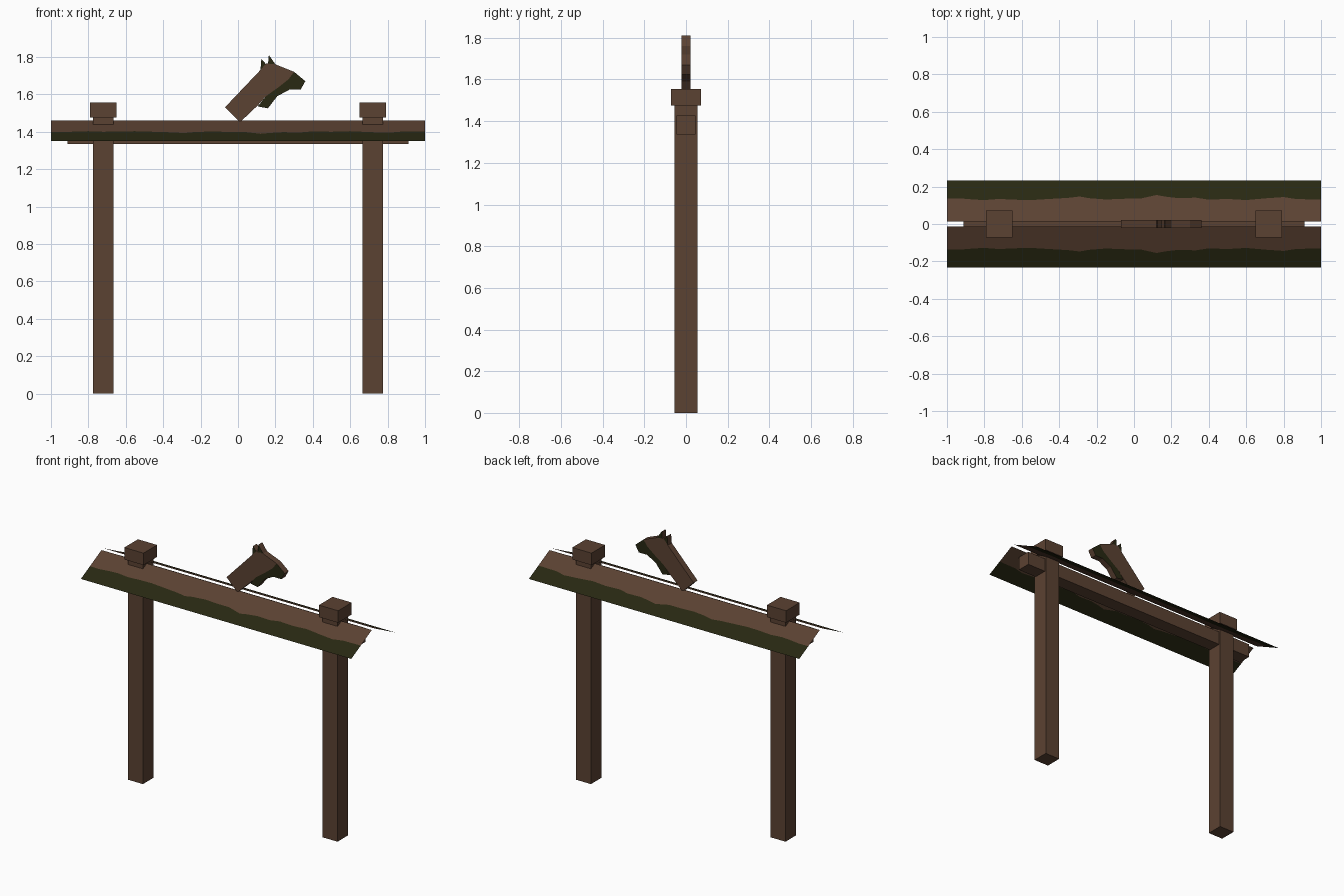
import bpy, bmesh

cube = bpy.data.objects.get("Cube")
if cube:
    bpy.data.objects.remove(cube, do_unlink=True)


def material(name, rgb):
    m = bpy.data.materials.new(name)
    m.use_nodes = True
    m.diffuse_color = (*rgb, 1)
    bsdf = m.node_tree.nodes["Principled BSDF"]
    bsdf.inputs["Base Color"].default_value = (*rgb, 1)
    bsdf.inputs["Roughness"].default_value = 0.9
    return m


BROWN = material("weathered brown wood", (0.105, 0.054, 0.032))
MOSS = material("dark moss green", (0.021, 0.021, 0.006))


def finish(name, bm):
    mesh = bpy.data.meshes.new(name)
    bm.to_mesh(mesh)
    bm.free()
    mesh.materials.append(BROWN)
    mesh.materials.append(MOSS)
    obj = bpy.data.objects.new(name, mesh)
    bpy.context.collection.objects.link(obj)
    return obj


def box(name, x, half_x, half_y, bottom, top):
    bm = bmesh.new()
    bmesh.ops.create_cube(bm, size=2)
    for v in bm.verts:
        v.co = (x + v.co.x * half_x, v.co.y * half_y,
                top if v.co.z > 0 else bottom)
    return finish(name, bm)


# Posts with square caps, and the crossbeam
for side, x in (("left", 0.72), ("right", -0.72)):
    box(side + "_post", x, 0.055, 0.055, 0, 1.475)
    box(side + "_cap", x, 0.071, 0.072, 1.475, 1.555)
box("crossbeam", 0, 0.912, 0.046, 1.335, 1.427)

# Sloping roof boards: brown above a ragged line, moss below it
RIDGE, EAVE = 0.014, 0.232
RAGGED = [(-1, .136), (-.93, .137), (-.86, .131), (-.8, .128), (-.72, .134),
          (-.64, .13), (-.55, .128), (-.45, .134), (-.35, .14), (-.29, .147),
          (-.24, .138), (-.15, .131), (-.05, .135), (.03, .135), (.08, .146),
          (.12, .155), (.17, .146), (.24, .138), (.33, .141), (.4, .13),
          (.5, .134), (.6, .128), (.7, .137), (.8, .144), (.87, .133),
          (1, .131)]


def slope_z(y):
    return 1.46 - (y - RIDGE) / (EAVE - RIDGE) * 0.11


for name, sign in (("front_roof", -1), ("back_roof", 1)):
    bm = bmesh.new()
    rows = [[bm.verts.new((x, sign * y, slope_z(y))) for y in (RIDGE, edge, EAVE)]
            for x, edge in RAGGED]
    for a, b in zip(rows, rows[1:]):
        for band in (0, 1):
            quad = [a[band], a[band + 1], b[band + 1], b[band]]
            face = bm.faces.new(quad if sign < 0 else quad[::-1])
            face.material_index = band
    finish(name, bm)


# Flat carved horse head, cut from board; moss patches on both broad sides
def board(name, outline, mossy):
    bm = bmesh.new()
    base = bm.faces.new([bm.verts.new((x, -0.021, z)) for x, z in outline])
    grown = bmesh.ops.extrude_face_region(bm, geom=[base], use_keep_orig=True)
    for v in grown["geom"]:
        if isinstance(v, bmesh.types.BMVert):
            v.co.y = 0.021
    bmesh.ops.recalc_face_normals(bm, faces=bm.faces[:])
    for f in bm.faces:
        f.material_index = int(mossy and abs(f.normal.y) > 0.5)
    return finish(name, bm)


board("horse_head", [(-.07, 1.53), (.01, 1.45), (.105, 1.54), (.15, 1.59),
                     (.22, 1.64), (.27, 1.68), (.30, 1.72), (.2, 1.76),
                     (.15, 1.765), (.12, 1.73)], False)
board("horse_jaw", [(.105, 1.535), (.16, 1.525), (.21, 1.59), (.275, 1.625),
                    (.335, 1.625), (.36, 1.67), (.30, 1.72), (.27, 1.68),
                    (.22, 1.64), (.15, 1.59)], True)
board("front_ear", [(.16, 1.755), (.2, 1.76), (.165, 1.81)], True)
board("back_ear", [(.12, 1.73), (.155, 1.755), (.125, 1.79)], True)
